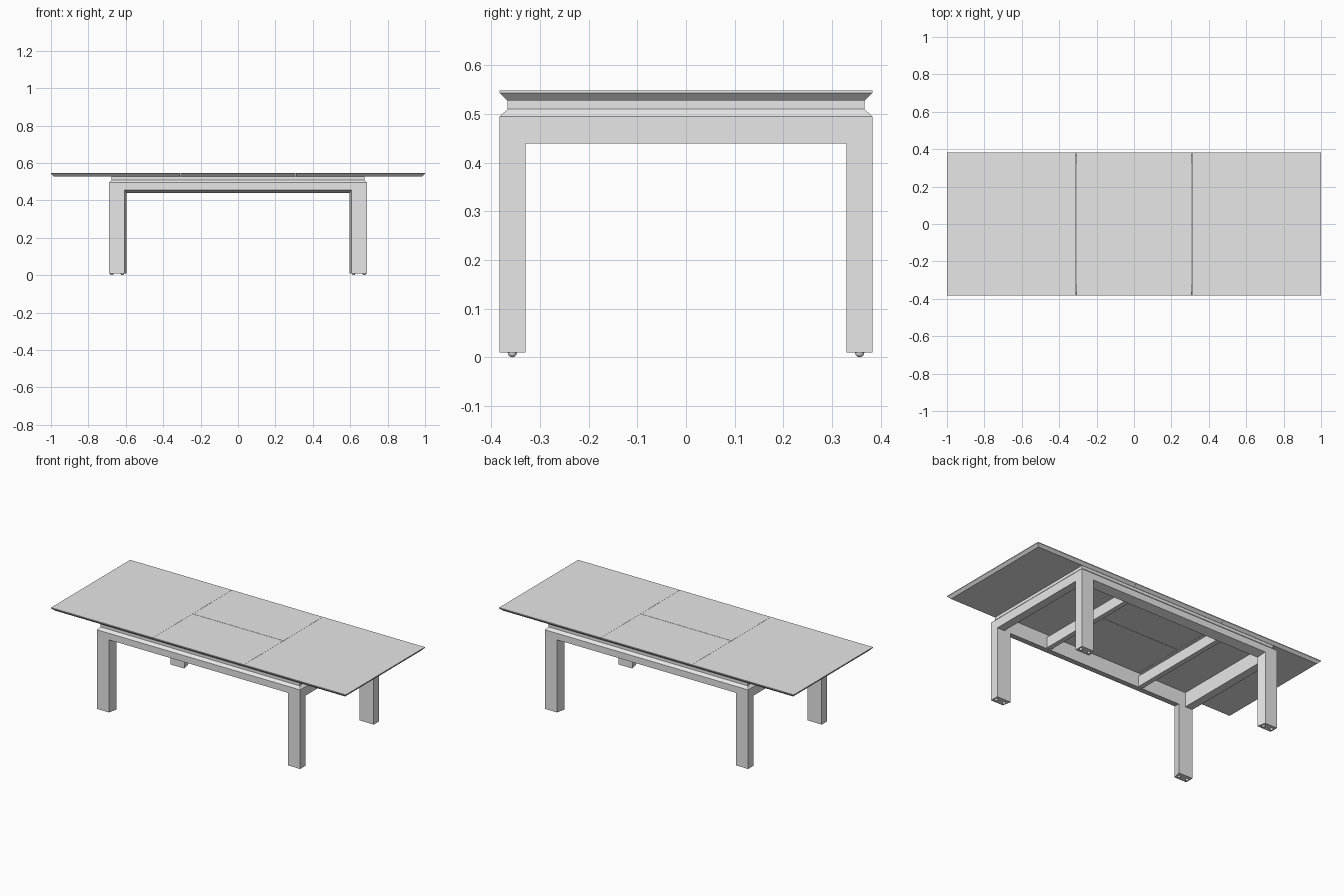
import bpy, bmesh
from mathutils import Vector

if "Cube" in bpy.data.objects:
    bpy.data.objects.remove(bpy.data.objects["Cube"], do_unlink=True)

grey = bpy.data.materials.new("plain_grey")
grey.use_nodes = True
COLOUR = (0.8, 0.8, 0.8, 1)
grey.diffuse_color = COLOUR
grey.node_tree.nodes["Principled BSDF"].inputs["Base Color"].default_value = COLOUR

# Main measures
LEN, WID = 0.69, 0.383        # half size of the base frame
INX, INY = 0.64, 0.33         # inner faces of the base frame
LOW, SHOULDER, UNDER, TOP = 0.44, 0.495, 0.528, 0.548
FOOT = 0.01
SEAM, GAP = 0.308, 0.001


def finish(name, bm):
    bmesh.ops.recalc_face_normals(bm, faces=bm.faces)
    mesh = bpy.data.meshes.new(name)
    bm.to_mesh(mesh)
    bm.free()
    mesh.materials.append(grey)
    obj = bpy.data.objects.new(name, mesh)
    bpy.context.collection.objects.link(obj)
    return obj


def loft(name, loops, closed=False):
    """Skin a list of matching point loops; cap the ends unless closed."""
    bm = bmesh.new()
    rings = [[bm.verts.new(p) for p in loop] for loop in loops]
    pairs = list(zip(rings, rings[1:]))
    if closed:
        pairs.append((rings[-1], rings[0]))
    else:
        bm.faces.new(rings[0])
        bm.faces.new(rings[-1])
    n = len(rings[0])
    for a, b in pairs:
        for i in range(n):
            j = (i + 1) % n
            bm.faces.new((a[i], a[j], b[j], b[i]))
    return finish(name, bm)


def rect(x0, x1, y0, y1, z):
    return [(x0, y0, z), (x1, y0, z), (x1, y1, z), (x0, y1, z)]


def box(name, x0, x1, y0, y1, z0, z1):
    return loft(name, [rect(x0, x1, y0, y1, z0), rect(x0, x1, y0, y1, z1)])


# Table top panels: undercut only along the outer edges of the table
def panel(name, x0, x1, y0, y1):
    def inset(v, limit):
        return v * (limit - 0.015) / limit if abs(v) == limit else v
    low = rect(inset(x0, 1), inset(x1, 1), inset(y0, WID), inset(y1, WID), UNDER)
    loft(name, [low, rect(x0, x1, y0, y1, TOP - 0.005), rect(x0, x1, y0, y1, TOP)])


panel("left_top_panel", SEAM + GAP, 1, -WID, WID)
panel("right_top_panel", -1, -SEAM - GAP, -WID, WID)
panel("front_leaf", -SEAM, SEAM, -WID, -GAP)
panel("back_leaf", -SEAM, SEAM, GAP, WID)

# Stepped collar between the base and the top
collar = [(LEN, WID, SHOULDER), (LEN - 0.015, WID - 0.016, 0.51),
          (LEN - 0.015, WID - 0.016, UNDER), (INX, INY, UNDER), (INX, INY, SHOULDER)]
loft("frame_collar", [rect(-x, x, -y, y, z) for x, y, z in collar], closed=True)

# Legs with slanted inner sides, each on two round glides
for sx, side in ((1, "left"), (-1, "right")):
    for sy, end in ((-1, "front"), (1, "back")):
        plan = [(LEN, WID), (0.607, WID), (0.595, INY), (LEN, INY)]
        loft(f"{end}_{side}_leg",
             [[(sx * x, sy * y, z) for x, y in plan] for z in (FOOT, SHOULDER)])
        for k in (-1, 1):
            bm = bmesh.new()
            bmesh.ops.create_uvsphere(bm, u_segments=16, v_segments=8, radius=0.0095)
            spot = Vector((sx * (0.646 + k * 0.028), sy * 0.357, 0.0095))
            bmesh.ops.translate(bm, verts=bm.verts, vec=spot)
            for f in bm.faces:
                f.smooth = True
            finish(f"{end}_{side}_glide", bm)

# Long rails with a slanted underside
for sy, end in ((-1, "front"), (1, "back")):
    section = [(WID, 0.455), (WID, SHOULDER), (INY, SHOULDER), (INY, LOW)]
    loft(f"{end}_rail", [[(x, sy * y, z) for y, z in section] for x in (-0.607, 0.607)])

# End aprons and cross beams
for s, side in ((1, "left"), (-1, "right")):
    a, b = sorted((s * INX, s * LEN))
    box(f"{side}_apron", a, b, -INY, INY, LOW, SHOULDER)
    a, b = sorted((s * 0.31, s * 0.34))
    box(f"{side}_cross_beam", a, b, -INY, INY, 0.445, 0.51)
